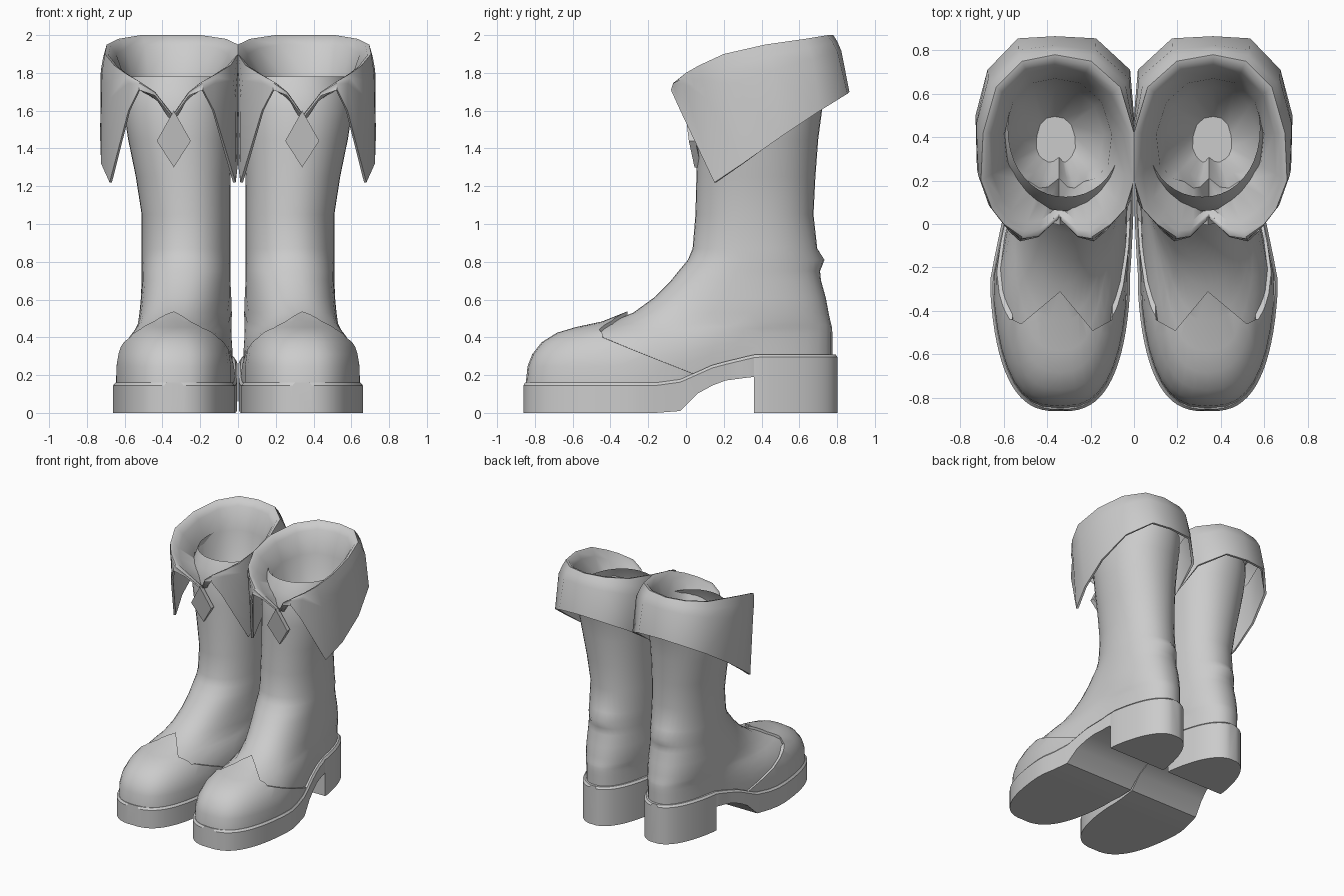
import bpy, bmesh, math
from mathutils import Vector

cube = bpy.data.objects.get("Cube")
if cube:
    bpy.data.objects.remove(cube, do_unlink=True)

grey = bpy.data.materials.new("grey_leather")
grey.use_nodes = True
grey.diffuse_color = (0.6, 0.6, 0.6, 1)
grey.node_tree.nodes["Principled BSDF"].inputs["Base Color"].default_value = (0.6, 0.6, 0.6, 1)


def clamp(v):
    return max(0.0, min(1.0, v))


def loft(name, rings, caps=(False, False)):
    """Skin a stack of closed rings."""
    bm = bmesh.new()
    rows = [[bm.verts.new(p) for p in ring] for ring in rings]
    for a, b in zip(rows, rows[1:]):
        for i in range(len(a)):
            j = (i + 1) % len(a)
            bm.faces.new((a[i], a[j], b[j], b[i]))
    if caps[0]:
        bm.faces.new(rows[0][::-1])
    if caps[1]:
        bm.faces.new(rows[-1])
    bmesh.ops.recalc_face_normals(bm, faces=bm.faces)
    mesh = bpy.data.meshes.new(name)
    bm.to_mesh(mesh)
    bm.free()
    mesh.materials.append(grey)
    obj = bpy.data.objects.new(name, mesh)
    bpy.context.collection.objects.link(obj)
    return obj


def complete(obj, angle):
    """Smooth the part and mirror it to the other boot."""
    bpy.ops.object.select_all(action='DESELECT')
    obj.select_set(True)
    bpy.context.view_layer.objects.active = obj
    bpy.ops.object.shade_smooth_by_angle(angle=math.radians(angle))
    mirror = obj.modifiers.new("pair", 'MIRROR')
    mirror.use_mirror_merge = False


def sole_rise(y):
    return 0.15 * (0.65 * clamp((y + 0.07) / 0.22) + 0.35 * clamp((y - 0.15) / 0.22))


# Boot body: height, front y, back y, half width at toe, half width at heel
slices = [
    (.15, -.835, .775, .30, .25), (.24, -.825, .775, .30, .25),
    (.30, -.80, .775, .29, .25), (.36, -.75, .775, .27, .25),
    (.41, -.67, .773, .24, .25), (.44, -.57, .77, .22, .25),
    (.47, -.43, .765, .21, .245), (.53, -.28, .755, .21, .245),
    (.61, -.17, .74, .22, .24), (.70, -.08, .715, .23, .235),
    (.75, -.04, .705, .235, .235), (.81, .01, .70, .235, .235),
    (.87, .035, .69, .235, .235), (1.05, .05, .675, .235, .235),
    (1.25, .055, .685, .25, .25), (1.45, .06, .70, .275, .275),
    (1.6, .06, .72, .29, .29), (1.70, .085, .745, .285, .285),
    (1.78, .125, .76, .265, .265)]


def body_ring(z, yf, yb, toe, heel, grow=0.0, count=40):
    ring = []
    for i in range(count):
        a = math.tau * i / count
        c, s = math.cos(a), math.sin(a)
        # the toe is squarer than the heel and the shaft
        power = 0.86 + 0.09 * clamp((z - 0.3) / 0.7)
        if c < 0:
            power -= 0.13 * clamp((0.55 - z) / 0.25)
        y = (yf + yb) / 2 + ((yb - yf) / 2 + grow) * math.copysign(abs(c) ** power, c)
        half = heel + (toe - heel) * clamp((0.3 - y) / 0.6) + grow
        mid = 0.275 + 0.065 * clamp((0.25 - y) / 0.5) * clamp((0.9 - z) / 0.4)
        mid += 0.04 * clamp((z - 1.05) / 0.5)
        x = mid + half * math.copysign(abs(s) ** power, s)
        lift = sole_rise(y) * clamp((0.5 - z) / 0.35) + grow * clamp((z - 0.15) / 0.2)
        spur = 0.033 * max(0.0, c) ** 8 * clamp(1 - abs(z - 0.81) / 0.07)
        ring.append((x, y + spur, z + lift))
    return ring


body = loft("boot_body", [body_ring(*s) for s in slices])
complete(body, 60)


# Toe cap: a slightly larger foot trimmed with a zigzag edge that sweeps back low down
def zigzag(z):
    side = -0.46 + 2.5 * max(0.0, 0.4 - z)
    return [(x, y, z) for x, y in [
        (.8, -1), (.8, side), (.56, side + .02), (.52, -.46), (.34, -.31),
        (.19, -.49), (.1, side + .02), (-.1, side), (-.1, -1)]]


cap = loft("toe_cap", [body_ring(*s, grow=0.014) for s in slices[:10]], (True, True))
trim = loft("toe_cap_cutter", [zigzag(z) for z in (0.1, 0.4, 1)], (True, True))
trim.hide_render = True
cut = cap.modifiers.new("trim", 'BOOLEAN')
cut.operation = 'INTERSECT'
cut.solver = 'EXACT'
cut.object = trim
bpy.context.view_layer.objects.active = cap
bpy.ops.object.modifier_apply(modifier="trim")
bpy.data.objects.remove(trim, do_unlink=True)
complete(cap, 50)


# Sole with arch and block heel, following the body outline
def arch(y):
    return (0.12 * clamp((y + 0.04) / 0.12) + 0.05 * clamp((y - 0.08) / 0.12)
            + 0.02 * clamp((y - 0.2) / 0.15))


def sole_section(xl, xr, y, low):
    top = 0.16 + sole_rise(y)
    y_in = y * 0.99
    inset = min(0.012, (xr - xl) / 4)
    return [(xl, y, low), (xr, y, low), (xr, y, top - 0.015),
            (xr - inset, y_in, top), (xl + inset, y_in, top), (xl, y, top - 0.015)]


outline = body_ring(*slices[0], grow=0.028, count=80)
sections = []
for i in range(1, 40):
    xr, y, _ = outline[i]
    xl = max(0.002, outline[80 - i][0])
    if y > 0.36:
        sections.append(sole_section(xl, xr, y, 0.0))
        heel_front = (xl, xr, 0.36)
    else:
        if heel_front:
            sections.append(sole_section(*heel_front, 0.0))
            sections.append(sole_section(*heel_front, arch(0.36)))
            heel_front = None
        sections.append(sole_section(xl, xr, y, arch(y)))
sole = loft("sole", sections, (True, True))
complete(sole, 30)

# Folded cuff: crest offset x, y, z and hem offset x, y, z from front to back
cuff = [
    ((0, .03, 1.58), (0, .03, 1.56)), ((.09, -.05, 1.70), (.09, -.06, 1.68)),
    ((.16, -.06, 1.75), (.17, -.08, 1.71)), ((.24, .0, 1.80), (.22, -.03, 1.60)),
    ((.29, .07, 1.84), (.315, .15, 1.22)), ((.34, .2, 1.90), (.36, .3, 1.32)),
    ((.33, .42, 1.95), (.365, .5, 1.46)), ((.27, .63, 1.98), (.31, .71, 1.60)),
    ((.15, .75, 2.0), (.17, .855, 1.69)), ((0, .78, 2.0), (0, .865, 1.70))]


def cuff_column(index, side):
    crest, hem = (Vector(p) for p in cuff[index])
    mid_x = 0.345 + 0.02 * clamp(index / 4)
    spread = 1.0 if side > 0 else 1.0 + 0.12 * clamp((index - 2) / 2)
    throat = 0.71 - 0.2 * clamp((6 - index) / 3)

    def toward_axis(p, scale, drop=0.0):
        return Vector((p.x * scale, 0.4 + (p.y - 0.4) * scale, p.z - drop))

    bulge = Vector((crest.x * 0.1 + hem.x * 0.9, (crest.y + hem.y) / 2,
                    crest.z * 0.72 + hem.z * 0.28))
    points = [toward_axis(crest, 0.25, crest.z - 1.3),
              toward_axis(crest, throat - 0.1, crest.z - 1.47),
              toward_axis(crest, throat, crest.z * 0.5 - 0.78),
              toward_axis(crest, 0.85, 0.05), toward_axis(crest, 0.94, 0.006), crest,
              toward_axis(crest.lerp(bulge, 0.45), 1.01), bulge, hem,
              toward_axis(hem, 0.96), toward_axis(bulge, 0.95)]
    return [(max(0.0, mid_x + side * spread * p.x), p.y, p.z) for p in points]


columns = [cuff_column(i, 1) for i in range(10)] + [cuff_column(i, -1) for i in range(8, 0, -1)]
folded = loft("folded_cuff", list(zip(*columns)), (True, False))
complete(folded, 50)

# Diamond charm hanging below the cuff opening
diamond = [(.34, -.005, 1.60), (.43, .015, 1.44), (.34, .045, 1.30), (.25, .015, 1.44)]
charm = loft("diamond_charm", [[(x, y + d, z) for x, y, z in diamond] for d in (0, 0.035)], (True, True))
complete(charm, 30)
